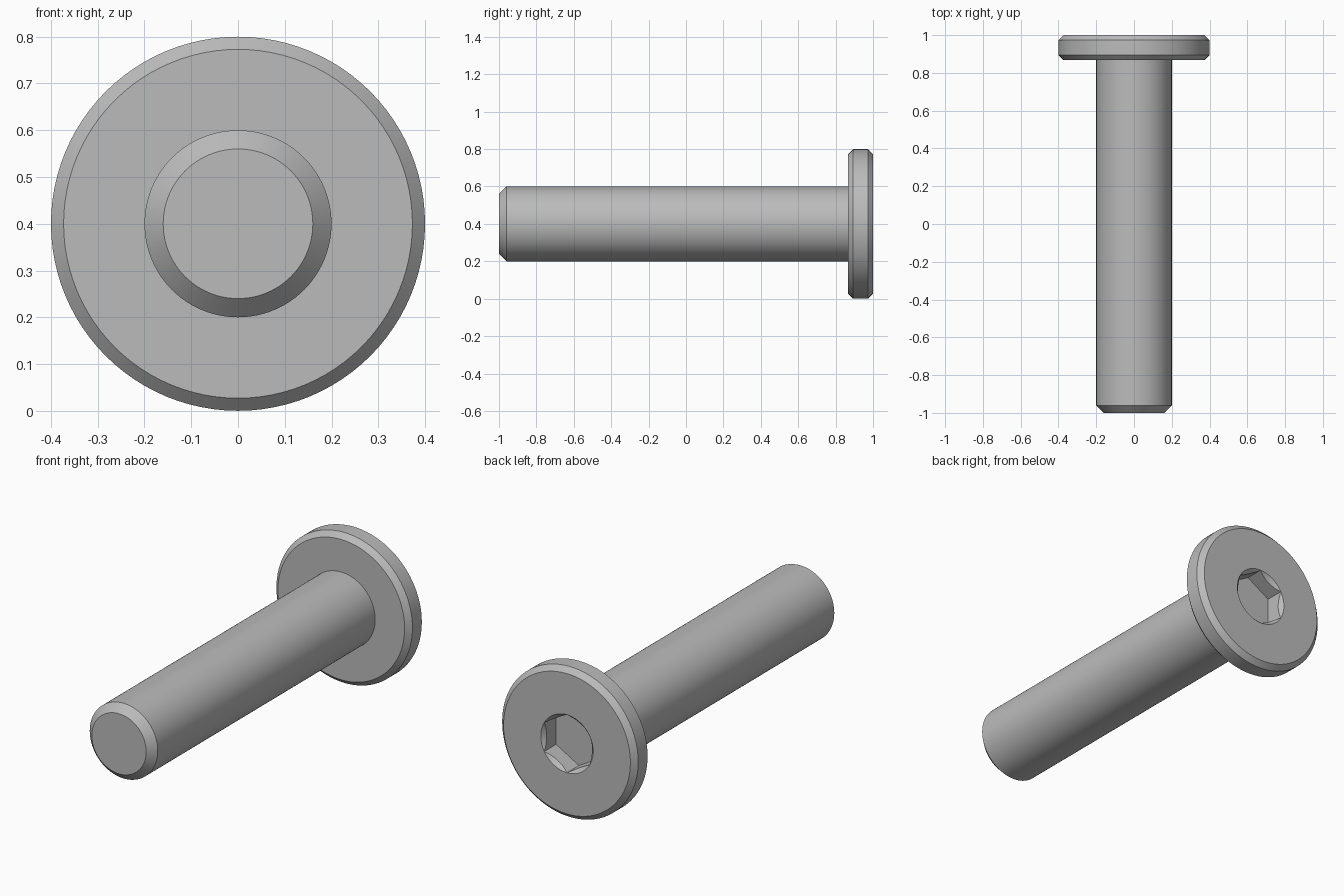
import bpy
import bmesh
import math

SIDES = 96
AXIS_Z = 0.4          # height of the screw's axis
SOCKET_R = 0.154      # corner radius of the hex socket
SOCKET_DEPTH = 0.1

if "Cube" in bpy.data.objects:
    bpy.data.objects.remove(bpy.data.objects["Cube"], do_unlink=True)

steel = bpy.data.materials.new("grey_steel")
steel.use_nodes = True
colour = (0.5, 0.5, 0.5, 1.0)
steel.diffuse_color = colour
steel.node_tree.nodes["Principled BSDF"].inputs["Base Color"].default_value = colour


def circle(radius, y):
    """Ring function for a round section."""
    return lambda angle: (radius, y)


def hex_radius(angle):
    """Radius of the socket hexagon, with corners at top and bottom."""
    sector = math.pi / 3
    offset = (angle + sector / 2) % sector - sector / 2
    return SOCKET_R * math.cos(sector / 2) / math.cos(sector / 2 - abs(offset))


def countersink_edge(angle):
    """Where the conical mouth meets the socket walls."""
    r = hex_radius(angle)
    return r, 1 - (SOCKET_R - r)


def socket_floor(angle):
    return hex_radius(angle), 1 - SOCKET_DEPTH


def loft(name, sections, cap_start=False, cap_end=False):
    """Skin a list of ring functions around the y axis."""
    bm = bmesh.new()
    rings = []
    for section in sections:
        ring = []
        for i in range(SIDES):
            a = 2 * math.pi * i / SIDES
            r, y = section(a)
            ring.append(bm.verts.new((r * math.sin(a), y, AXIS_Z + r * math.cos(a))))
        rings.append(ring)
    for a, b in zip(rings, rings[1:]):
        for i in range(SIDES):
            j = (i + 1) % SIDES
            bm.faces.new((a[i], a[j], b[j], b[i]))
    if cap_start:
        bm.faces.new(rings[0][::-1])
    if cap_end:
        bm.faces.new(rings[-1])
    bmesh.ops.remove_doubles(bm, verts=bm.verts, dist=1e-5)
    mesh = bpy.data.meshes.new(name)
    bm.to_mesh(mesh)
    bm.free()
    mesh.materials.append(steel)
    obj = bpy.data.objects.new(name, mesh)
    bpy.context.collection.objects.link(obj)
    bpy.ops.object.select_all(action='DESELECT')
    obj.select_set(True)
    bpy.context.view_layer.objects.active = obj
    bpy.ops.object.shade_smooth_by_angle(angle=math.radians(30))
    return obj


# Shank with chamfered tip
loft("shank", [circle(0.16, -1), circle(0.2, -0.96), circle(0.2, 0.867)],
     cap_start=True)

# Chamfered disc head with countersunk hex socket
loft("head", [circle(0.2, 0.867), circle(0.373, 0.867), circle(0.4, 0.894),
              circle(0.4, 0.973), circle(0.373, 1), circle(SOCKET_R, 1),
              countersink_edge, socket_floor], cap_end=True)
